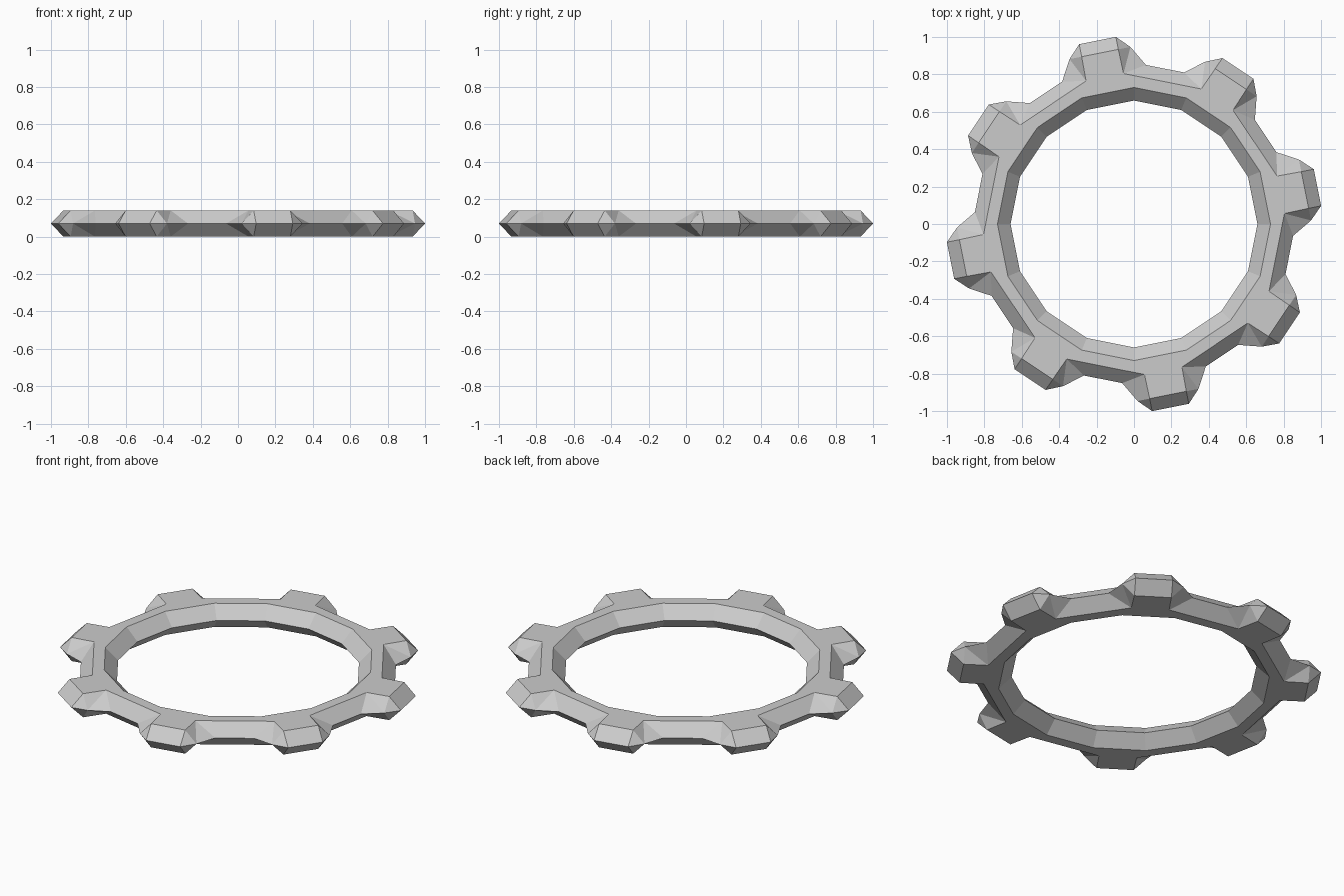
import bpy, bmesh
from math import sin, cos, radians

if "Cube" in bpy.data.objects:
    bpy.data.objects.remove(bpy.data.objects["Cube"])

TEETH, MID, HALF = 8, 0.07, 0.07
bm = bmesh.new()


def ring_points(base, z, pts):
    """Place (radial, tangential) points of one tooth at height z."""
    c, s = cos(base), sin(base)
    return [bm.verts.new((r * c - t * s, r * s + t * c, z)) for r, t in pts]


def inner(radius):
    h = radians(11.25)
    return [(radius * cos(h), -radius * sin(h)), (radius * cos(h), radius * sin(h))]


# profiles of one tooth: flat faces (top and bottom) and the widest middle line
flat_profile = [(0.80, -0.102), (0.932, -0.10), (0.932, 0.10), (0.80, 0.102)]
mid_profile = [(0.822, -0.228), (0.932, -0.166), (1.0, -0.10),
               (1.0, 0.10), (0.932, 0.166), (0.822, 0.228)]

sectors = []
for k in range(TEETH):
    a = radians(11.25 + 45 * k)
    sectors.append({
        'mid': ring_points(a, MID, mid_profile),
        'mid_in': ring_points(a, MID, inner(0.66)),
        'sides': [(ring_points(a, z, flat_profile), ring_points(a, z, inner(0.73)))
                  for z in (MID + HALF, MID - HALF)],
    })

for k, cur in enumerate(sectors):
    nxt = sectors[(k + 1) % TEETH]
    m, mi, nm, nmi = cur['mid'], cur['mid_in'], nxt['mid'], nxt['mid_in']
    for (f, i), (nf, ni) in zip(cur['sides'], nxt['sides']):
        faces = [
            # flat tooth face and flat rim between teeth
            (i[0], i[1], f[3], f[2], f[1], f[0]), (i[1], ni[0], nf[0], f[3]),
            # sloped inner wall
            (i[0], i[1], mi[1], mi[0]), (i[1], ni[0], nmi[0], mi[1]),
            # tooth tip slope and its corner bevels
            (f[1], f[2], m[3], m[2]), (f[1], m[2], m[1]), (f[2], m[4], m[3]),
            # tooth flanks and root corners
            (f[0], f[1], m[1]), (f[3], m[4], f[2]),
            (f[0], m[1], m[0]), (f[3], m[5], m[4]),
            # outer rim slope between teeth
            (f[3], nf[0], nm[0], m[5]),
        ]
        for face in faces:
            bm.faces.new(face)

bmesh.ops.recalc_face_normals(bm, faces=bm.faces)
mesh = bpy.data.meshes.new("gear_ring")
bm.to_mesh(mesh)
bm.free()
bpy.context.collection.objects.link(bpy.data.objects.new("gear_ring", mesh))
